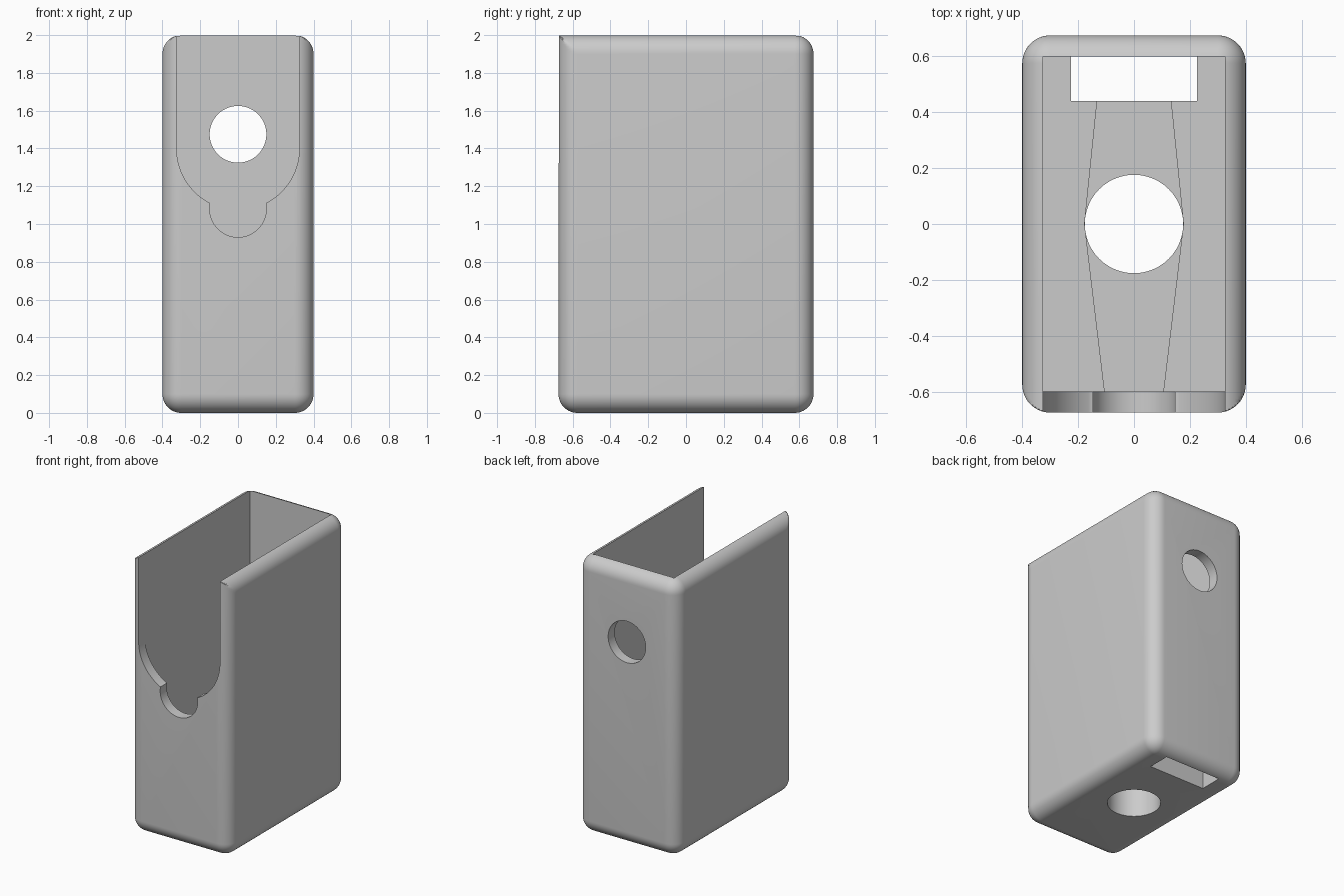
import bpy, bmesh
from math import pi, sin, cos, asin, sqrt

cube = bpy.data.objects.get("Cube")
if cube:
    bpy.data.objects.remove(cube)

HALF_X, HALF_Y, HEIGHT = 0.4, 0.675, 2.0
WALL, ROUND, STEPS = 0.075, 0.1, 12
IN_X, IN_Y = HALF_X - WALL, HALF_Y - WALL
FLOOR, CHANNEL = 0.3, 0.24


def arc(cx, cy, r, start, end, n):
    return [(cx + r * cos(start + (end - start) * i / n),
             cy + r * sin(start + (end - start) * i / n)) for i in range(n + 1)]


def circle(cx, cy, r, n=96):
    return arc(cx, cy, r, 0, 2 * pi, n)[:-1]


def rectangle(x0, x1, y0, y1):
    return [(x0, y0), (x1, y0), (x1, y1), (x0, y1)]


def make_object(name, bm):
    bmesh.ops.recalc_face_normals(bm, faces=bm.faces)
    mesh = bpy.data.meshes.new(name)
    bm.to_mesh(mesh)
    bm.free()
    obj = bpy.data.objects.new(name, mesh)
    bpy.context.collection.objects.link(obj)
    return obj


def loft(name, rings):
    bm = bmesh.new()
    loops = [[bm.verts.new(p) for p in ring] for ring in rings]
    for a, b in zip(loops, loops[1:]):
        for i in range(len(a)):
            j = (i + 1) % len(a)
            bm.faces.new((a[i], a[j], b[j], b[i]))
    bm.faces.new(loops[0])
    bm.faces.new(loops[-1])
    bmesh.ops.remove_doubles(bm, verts=bm.verts, dist=1e-5)
    return make_object(name, bm)


def cut(target, outline, axis, lo, hi):
    """Remove a prism running along y or z from the target."""
    def place(u, v, w):
        return (u, w, v) if axis == "y" else (u, v, w)
    cutter = loft("cutter", [[place(u, v, w) for u, v in outline] for w in (lo, hi)])
    cutter.hide_render = True
    mod = target.modifiers.new("cut", "BOOLEAN")
    mod.operation, mod.solver, mod.object = "DIFFERENCE", "EXACT", cutter
    bpy.context.view_layer.objects.active = target
    bpy.ops.object.modifier_apply(modifier=mod.name)
    bpy.data.objects.remove(cutter)


# Rounded shell: the open front keeps a square top, with mitred corners
def section(z, inset, top):
    ring = []
    for k, (sx, sy) in enumerate([(1, 1), (-1, 1), (-1, -1), (1, -1)]):
        cx, cy = sx * (HALF_X - ROUND), sy * (HALF_Y - ROUND)
        mitre = top and sy < 0
        r = ROUND if mitre else ROUND - inset
        limit = HALF_X - inset
        for x, y in arc(cx, cy, r, k * pi / 2, (k + 1) * pi / 2, STEPS):
            ring.append((max(-limit, min(limit, x)), y, z))
    return ring


angles = [i * pi / 2 / STEPS for i in range(STEPS + 1)]
rings = [section(ROUND * (1 - sin(a)), ROUND * (1 - cos(a)), False) for a in reversed(angles)]
rings += [section(HEIGHT - ROUND * (1 - sin(a)), ROUND * (1 - cos(a)), True) for a in angles]
case = loft("case", rings)

# Inner compartment
cut(case, rectangle(-IN_X, IN_X, -IN_Y, IN_Y), "z", FLOOR, 2.2)

# Front opening with a round thumb notch below it
NOTCH_R, BIG_Z, NOTCH_Z = 0.15, 1.4, 1.08
meet = asin(NOTCH_R / IN_X)
dip = asin((BIG_Z - sqrt(IN_X ** 2 - NOTCH_R ** 2) - NOTCH_Z) / NOTCH_R)
opening = [(IN_X, 2.2), (-IN_X, 2.2)]
opening += arc(0, BIG_Z, IN_X, pi, 1.5 * pi - meet, 24)
opening += arc(0, NOTCH_Z, NOTCH_R, pi - dip, 2 * pi + dip, 40)
opening += arc(0, BIG_Z, IN_X, 1.5 * pi + meet, 2 * pi, 24)
cut(case, opening, "y", -0.8, -IN_Y + 0.02)

# Shallow tapering cable channel in the floor
channel = [(0.105, -IN_Y), (0.177, 0), (0.13, 0.46), (-0.13, 0.46), (-0.177, 0), (-0.105, -IN_Y)]
cut(case, channel, "z", CHANNEL, FLOOR + 0.1)

# Floor bore, floor slot and back hole
cut(case, circle(0, 0, 0.176), "z", -0.1, FLOOR + 0.1)
cut(case, rectangle(-0.225, 0.225, 0.44, IN_Y), "z", -0.1, FLOOR + 0.1)
cut(case, circle(0, 1.475, 0.15), "y", 0.5, 0.8)

# Plain grey finish
grey = bpy.data.materials.new("grey")
grey.use_nodes = True
colour = (0.6, 0.6, 0.6, 1)
grey.diffuse_color = colour
grey.node_tree.nodes["Principled BSDF"].inputs["Base Color"].default_value = colour
case.data.materials.clear()
case.data.materials.append(grey)

bpy.ops.object.select_all(action="DESELECT")
case.select_set(True)
bpy.context.view_layer.objects.active = case
bpy.ops.object.shade_smooth_by_angle(angle=pi / 6)
